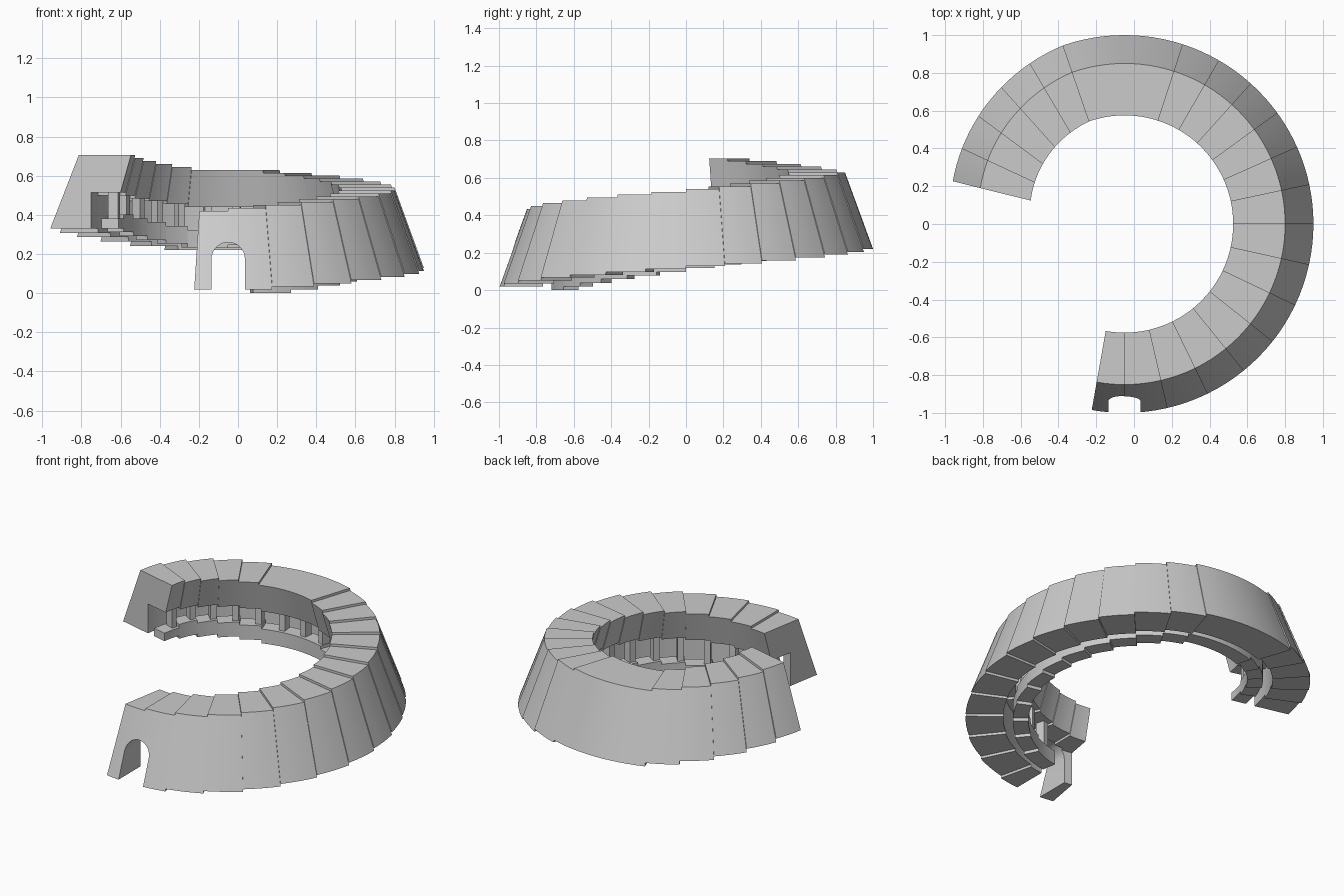
import bpy, bmesh, math

if "Cube" in bpy.data.objects:
    bpy.data.objects.remove(bpy.data.objects["Cube"])

CX = -0.05  # centre of the spiral
# seam angles of the rising steps (degrees)
SEAMS = [-100, -90, -77, -64, -51, -38.5, -25.5, -12.5, 0, 12, 24, 36, 48,
         60, 72, 109, 120.5, 132, 143.5, 155, 166]

stone = bpy.data.materials.new("pale_stone")
stone.diffuse_color = (0.6, 0.6, 0.6, 1)
stone.use_nodes = True
stone.node_tree.nodes["Principled BSDF"].inputs["Base Color"].default_value = stone.diffuse_color


def sweep(bm, profile, a0, a1, n):
    """Sweep a closed (radius, z) profile from angle a0 to a1; the last stretch tightens inward."""
    rings = []
    for k in range(n + 1):
        a = a0 + (a1 - a0) * k / n
        pull = 0.063 * max(0, (a - 109) / 57)
        c, s = math.cos(math.radians(a)), math.sin(math.radians(a))
        rings.append([bm.verts.new((CX + (r - pull) * c, (r - pull) * s, z)) for r, z in profile])
    m = len(profile)
    for p, q in zip(rings, rings[1:]):
        for j in range(m):
            bm.faces.new((p[j], p[(j + 1) % m], q[(j + 1) % m], q[j]))
    bm.faces.new(rings[0])
    bm.faces.new(rings[-1][::-1])


def finish(bm, name):
    bmesh.ops.recalc_face_normals(bm, faces=bm.faces)
    me = bpy.data.meshes.new(name)
    bm.to_mesh(me)
    bm.free()
    me.materials.append(stone)
    ob = bpy.data.objects.new(name, me)
    bpy.context.collection.objects.link(ob)
    return ob


def activate(ob):
    bpy.ops.object.select_all(action='DESELECT')
    ob.select_set(True)
    bpy.context.view_layer.objects.active = ob


def top(i):
    return 0.42 + 0.015 * i


def bottom(i):
    return 0.02 + 0.0154 * max(0, min(i, 14) - 1) + 0.022 * max(0, i - 14)


def box(r0, r1, z0, z1):
    return [(r1, z0), (r1, z1), (r0, z1), (r0, z0)]


# arch cutter for the doorway
bm = bmesh.new()
outline = [(0.085, -0.2)] + [(0.085 * math.cos(math.pi * k / 20), 0.175 + 0.085 * math.sin(math.pi * k / 20))
                             for k in range(21)] + [(-0.085, -0.2)]
f = bm.faces.new([bm.verts.new((CX + x, -1.2, z)) for x, z in outline])
ext = bmesh.ops.extrude_face_region(bm, geom=[f])
for v in [g for g in ext["geom"] if isinstance(g, bmesh.types.BMVert)]:
    v.co.y = -0.765
cutter = finish(bm, "arch_cutter")
cutter.hide_render = True

# outer wall and roof, one stepped block after another
walls = []
for i, (a0, a1) in enumerate(zip(SEAMS, SEAMS[1:])):
    zb, zt = bottom(i), top(i)
    roof = zt - 0.19
    bm = bmesh.new()
    sweep(bm, [(1.0, zb), (0.85, zt), (0.575, zt), (0.63, roof), (0.785, roof), (0.785, zb)],
          a0, a1, max(4, round((a1 - a0) / 3)))
    ob = finish(bm, "wall_block_%02d" % i)
    walls.append(ob)
    if i < 2:  # doorway
        mod = ob.modifiers.new("doorway", 'BOOLEAN')
        mod.object = cutter
        mod.operation = 'DIFFERENCE'
        mod.solver = 'EXACT'
        activate(ob)
        bpy.ops.object.modifier_apply(modifier=mod.name)
bpy.data.objects.remove(cutter)

# inner parapet and the posts that carry the roof
bm_par, bm_post = bmesh.new(), bmesh.new()
for i in range(2, 20):
    a0, a1 = SEAMS[i], SEAMS[i + 1]
    z0 = 0.0195 * (i - 2)
    z1 = z0 + (0.05 if i == 19 else 0.09)
    sweep(bm_par, box(0.64, 0.73, z0, z1), a0 - (3 if i == 2 else 0), a1, max(4, round((a1 - a0) / 3)))
    bays = 3 if i == 14 else 1
    for b in range(bays):
        a = a0 + (a1 - a0) * b / bays + 0.5
        sweep(bm_post, box(0.66, 0.715, z1 - 0.005, top(i) - 0.185), a, a + 3.2, 1)
parapet = finish(bm_par, "inner_parapet")
posts = finish(bm_post, "gallery_posts")

for ob in walls + [parapet]:
    activate(ob)
    bpy.ops.object.shade_smooth_by_angle(angle=math.radians(25))
